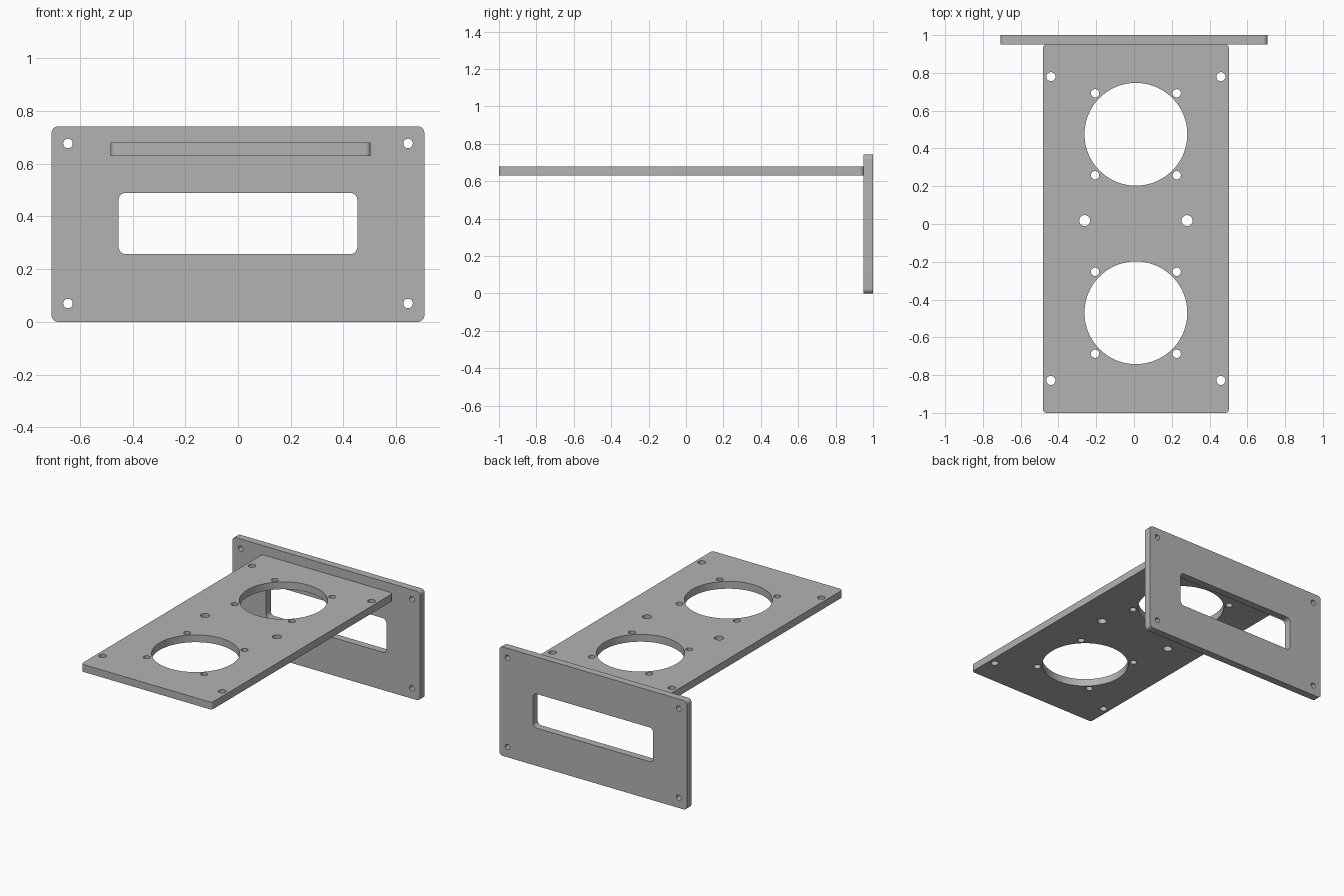
import bpy
import bmesh
from math import cos, sin, pi
from mathutils import Matrix

if "Cube" in bpy.data.objects:
    bpy.data.objects.remove(bpy.data.objects["Cube"], do_unlink=True)

grey = bpy.data.materials.new("plain grey")
grey.use_nodes = True
GREY = (0.45, 0.45, 0.45, 1)
grey.diffuse_color = GREY
grey.node_tree.nodes["Principled BSDF"].inputs["Base Color"].default_value = GREY

THICK = 0.05


def circle(cx, cy, r, n=32):
    return [(cx + r * cos(2 * pi * i / n), cy + r * sin(2 * pi * i / n)) for i in range(n)]


def rounded_rect(x0, x1, y0, y1, r, steps=6):
    corners = [(x1 - r, y1 - r), (x0 + r, y1 - r), (x0 + r, y0 + r), (x1 - r, y0 + r)]
    pts = []
    for k, (cx, cy) in enumerate(corners):
        for i in range(steps + 1):
            a = pi / 2 * (k + i / steps)
            pts.append((cx + r * cos(a), cy + r * sin(a)))
    return pts


def plate(name, loops, matrix):
    """Filled outline with holes, extruded to a solid plate."""
    curve = bpy.data.curves.new(name, "CURVE")
    curve.dimensions = "2D"
    curve.fill_mode = "BOTH"
    curve.extrude = THICK / 2
    for pts in loops:
        spline = curve.splines.new("POLY")
        spline.points.add(len(pts) - 1)
        for p, (x, y) in zip(spline.points, pts):
            p.co = (x, y, 0, 1)
        spline.use_cyclic_u = True
    obj = bpy.data.objects.new(name, curve)
    bpy.context.collection.objects.link(obj)
    bpy.ops.object.select_all(action="DESELECT")
    obj.select_set(True)
    bpy.context.view_layer.objects.active = obj
    bpy.ops.object.convert(target="MESH")
    obj = bpy.context.view_layer.objects.active
    mesh = obj.data
    bm = bmesh.new()
    bm.from_mesh(mesh)
    bmesh.ops.remove_doubles(bm, verts=bm.verts, dist=0.0001)
    bmesh.ops.transform(bm, matrix=matrix, verts=bm.verts)
    bmesh.ops.recalc_face_normals(bm, faces=bm.faces)
    bm.to_mesh(mesh)
    bm.free()
    mesh.materials.clear()
    mesh.materials.append(grey)
    bpy.ops.object.shade_smooth_by_angle()
    return obj


# Upright panel with a slot and four screw holes
panel = [rounded_rect(-0.707, 0.707, 0, 0.742, 0.025),
         rounded_rect(-0.453, 0.453, 0.257, 0.49, 0.028)]
panel += [circle(x, z, 0.018) for x in (-0.645, 0.645) for z in (0.07, 0.677)]
plate("upright_panel", panel,
      Matrix.Translation((0, 1 - THICK / 2, 0)) @ Matrix.Rotation(pi / 2, 4, "X"))

# Horizontal tray with two round openings, each ringed by four screw holes
MID = 0.01
tray = [rounded_rect(MID - 0.493, MID + 0.493, -1, 0.95, 0.02)]
for cy in (0.475, -0.47):
    tray.append(circle(MID, cy, 0.272, 96))
    tray += [circle(MID + sx * 0.216, cy + sy * 0.217, 0.022)
             for sx in (-1, 1) for sy in (-1, 1)]
for side in (-1, 1):
    tray.append(circle(MID + side * 0.271, 0.018, 0.029))
    tray += [circle(MID + side * 0.45, y, 0.024) for y in (0.78, -0.828)]
plate("tray", tray, Matrix.Translation((0, 0, 0.655)))
